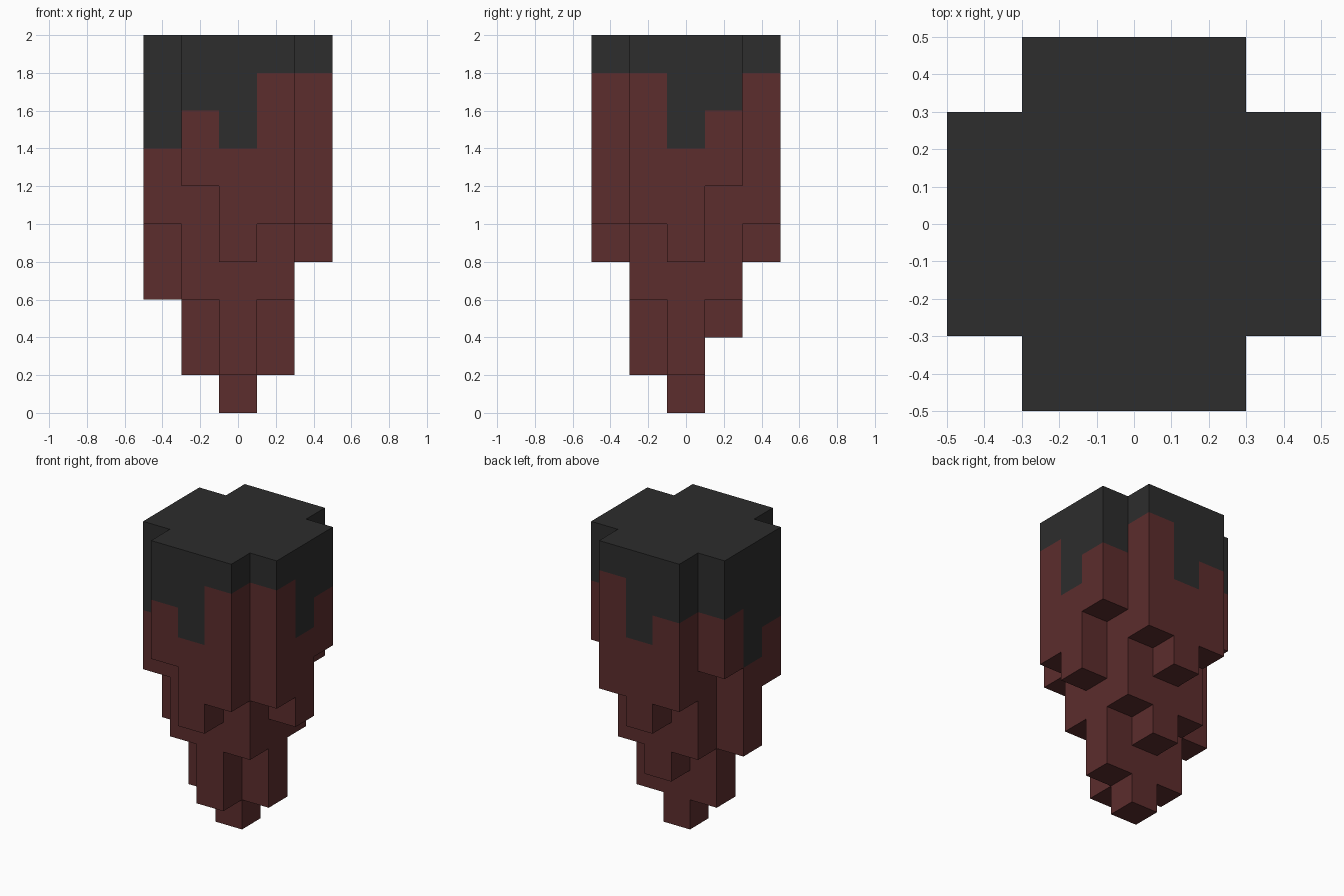
import bpy
import bmesh
from math import pi
from mathutils import Vector

cube = bpy.data.objects.get("Cube")
if cube:
    bpy.data.objects.remove(cube, do_unlink=True)

SIZE = 0.2      # edge of one block
LAYERS = 10     # blocks from tip to flat top

# Lowest block of each column, rows from back to front ('.' is empty)
BOTTOMS = [".545.",
           "63236",
           "31014",
           "53135",
           ".645."]

# First dark crust block of each column
CRUST = [".879.",
         "89998",
         "69997",
         "79999",
         ".879."]

SIDES = [Vector(d) for d in ((1, 0, 0), (-1, 0, 0), (0, 1, 0),
                             (0, -1, 0), (0, 0, 1), (0, 0, -1))]


def make_material(name, color):
    mat = bpy.data.materials.new(name)
    mat.use_nodes = True
    mat.diffuse_color = (*color, 1)
    mat.node_tree.nodes["Principled BSDF"].inputs["Base Color"].default_value = (*color, 1)
    return mat


def column_cells(row, col):
    """Blocks of one hanging column, each flagged as crust or not."""
    if BOTTOMS[row][col] == ".":
        return {}
    start, crust = int(BOTTOMS[row][col]), int(CRUST[row][col])
    return {(col - 2, 2 - row, k): k >= crust for k in range(start, LAYERS)}


cells = {}
for row in range(5):
    for col in range(5):
        cells.update(column_cells(row, col))


def add_block_face(bm, cell, side):
    """One square on the given side of a block."""
    centre = Vector(cell) + Vector((0, 0, 0.5)) + side / 2
    u = Vector((side.y, side.z, side.x)) / 2
    v = side.cross(u)
    corners = (centre - u - v, centre + u - v, centre + u + v, centre - u + v)
    bm.faces.new([bm.verts.new(c * SIZE) for c in corners])


def build_part(name, is_crust, mat):
    """Outer skin of all blocks in one part, merged into large flat faces."""
    bm = bmesh.new()
    for cell, crust in cells.items():
        if crust != is_crust:
            continue
        for side in SIDES:
            neighbour = tuple(int(n) for n in Vector(cell) + side)
            if neighbour not in cells:
                add_block_face(bm, cell, side)
    bmesh.ops.remove_doubles(bm, verts=bm.verts, dist=0.001)
    bmesh.ops.dissolve_limit(bm, angle_limit=pi / 180, verts=bm.verts, edges=bm.edges)
    mesh = bpy.data.meshes.new(name)
    bm.to_mesh(mesh)
    bm.free()
    mesh.materials.append(mat)
    bpy.context.collection.objects.link(bpy.data.objects.new(name, mesh))


# Dark crust dripping down over the red hanging rock
build_part("top_crust", True, make_material("charcoal", (0.026, 0.026, 0.026)))
build_part("hanging_rock", False, make_material("dark_red", (0.107, 0.026, 0.026)))
